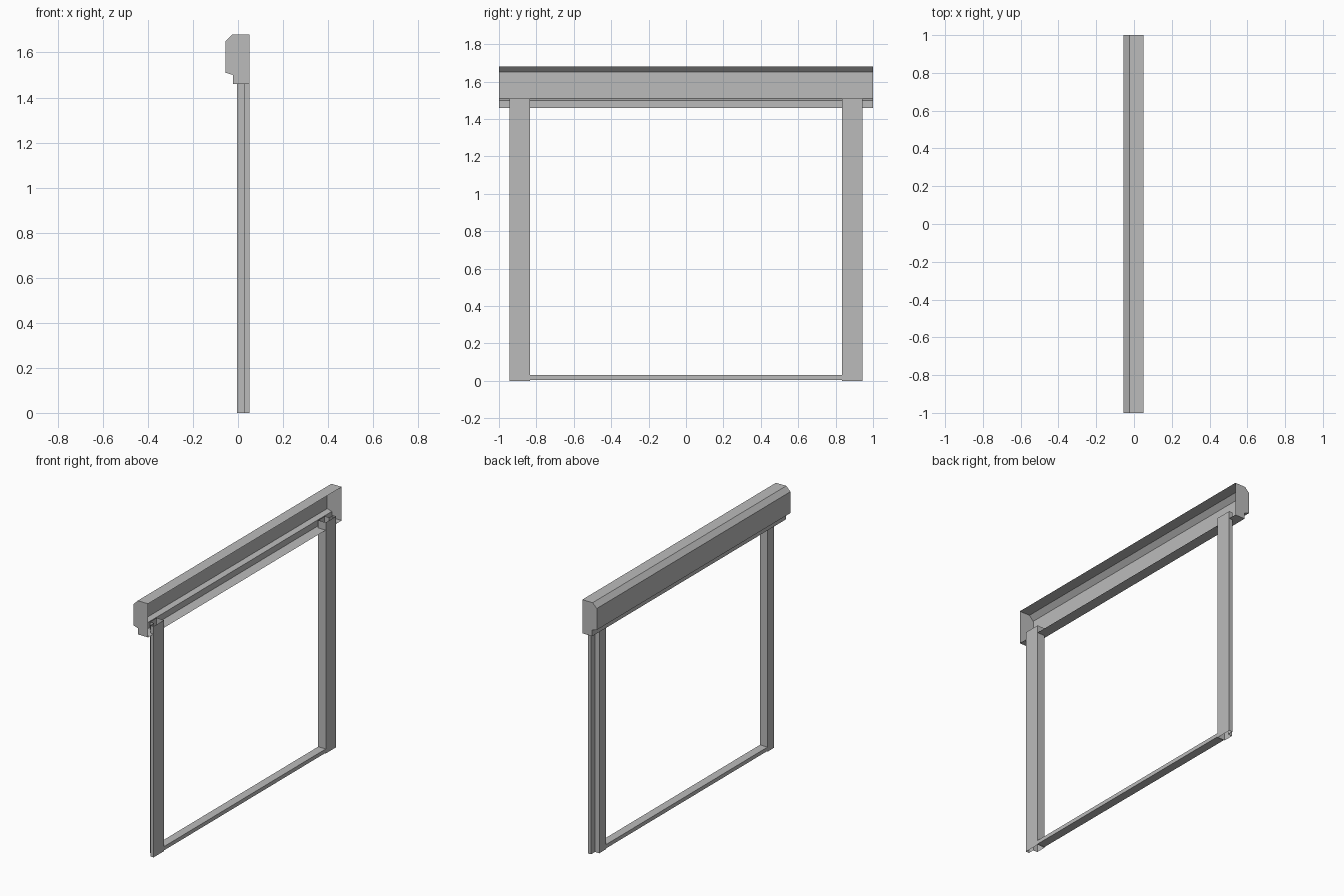
import bpy
import bmesh

cube = bpy.data.objects.get("Cube")
if cube:
    bpy.data.objects.remove(cube, do_unlink=True)

grey = bpy.data.materials.new("metal_grey")
grey.diffuse_color = (0.5, 0.5, 0.5, 1)
grey.use_nodes = True
grey.node_tree.nodes["Principled BSDF"].inputs["Base Color"].default_value = (0.5, 0.5, 0.5, 1)


def sheet(name, profile, place, start, end, closed=True, caps=False):
    """Sweep a profile in a straight line as folded sheet metal."""
    bm = bmesh.new()
    a = [bm.verts.new(place(u, v, start)) for u, v in profile]
    b = [bm.verts.new(place(u, v, end)) for u, v in profile]
    n = len(profile)
    for i in range(n if closed else n - 1):
        j = (i + 1) % n
        bm.faces.new((a[i], a[j], b[j], b[i]))
    if caps:
        bm.faces.new(a)
        bm.faces.new(b)
    bmesh.ops.recalc_face_normals(bm, faces=bm.faces)
    mesh = bpy.data.meshes.new(name)
    bm.to_mesh(mesh)
    bm.free()
    mesh.materials.append(grey)
    obj = bpy.data.objects.new(name, mesh)
    bpy.context.collection.objects.link(obj)
    return obj


def along_y(x, z, y):
    return (x, y, z)


# Roller housing: open on the +x side, closed at both ends
housing_profile = [(0.05, 1.68), (-0.025, 1.68), (-0.055, 1.65), (-0.055, 1.51),
                   (-0.022, 1.50), (-0.022, 1.46), (0.05, 1.46)]
sheet("roller_housing", housing_profile, along_y, -1, 1, closed=False, caps=True)

# Hollow guide rails: wide flange on +x, narrower channel behind it
rail_profile = [(0.05, 0.835), (0.05, 0.943), (0.026, 0.943), (0.026, 0.903),
                (-0.005, 0.903), (-0.005, 0.835)]
for name, side in (("back_guide_rail", 1), ("front_guide_rail", -1)):
    sheet(name, rail_profile, lambda x, y, z: (x, side * y, z), 0, 1.51)

# Bottom bar between the rails
bar_profile = [(-0.005, 0.005), (0.05, 0.005), (0.05, 0.03), (-0.005, 0.03)]
sheet("bottom_bar", bar_profile, along_y, -0.835, 0.835, caps=True)
